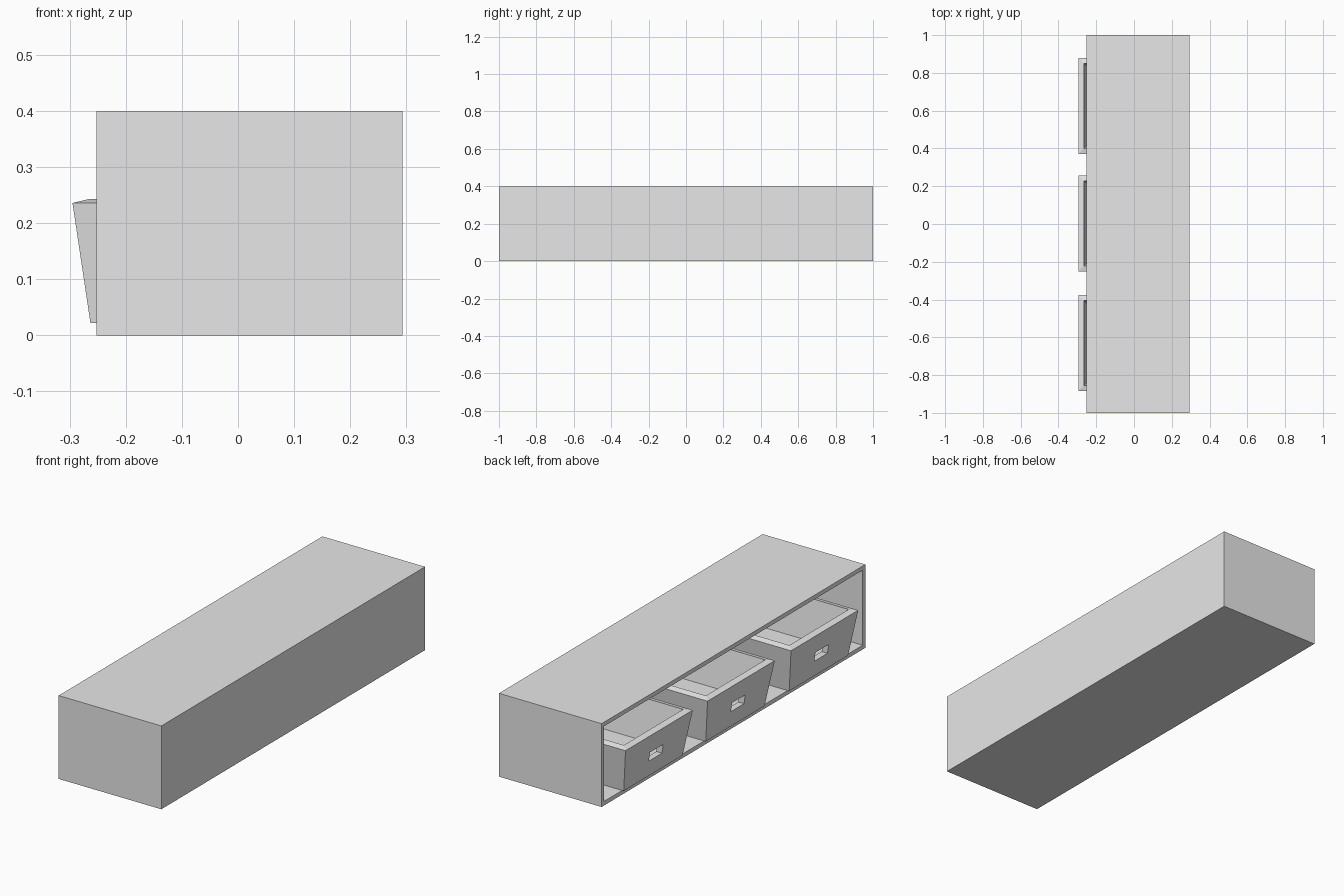
import bpy
import bmesh

cube = bpy.data.objects.get("Cube")
if cube:
    bpy.data.objects.remove(cube, do_unlink=True)

grey = bpy.data.materials.new("plain grey")
grey.use_nodes = True
grey.diffuse_color = (0.8, 0.8, 0.8, 1)
grey.node_tree.nodes["Principled BSDF"].inputs["Base Color"].default_value = (0.8, 0.8, 0.8, 1)


def finish(name, bm):
    bmesh.ops.recalc_face_normals(bm, faces=bm.faces)
    mesh = bpy.data.meshes.new(name)
    bm.to_mesh(mesh)
    bm.free()
    mesh.materials.append(grey)
    obj = bpy.data.objects.new(name, mesh)
    bpy.context.collection.objects.link(obj)
    return obj


def box(name, x0, x1, y0, y1, z0, z1):
    bm = bmesh.new()
    bmesh.ops.create_cube(bm, size=1)
    for v in bm.verts:
        v.co.x = x1 if v.co.x > 0 else x0
        v.co.y = y1 if v.co.y > 0 else y0
        v.co.z = z1 if v.co.z > 0 else z0
    return finish(name, bm)


def cut(obj, cutter):
    mod = obj.modifiers.new("opening", 'BOOLEAN')
    mod.operation = 'DIFFERENCE'
    mod.solver = 'EXACT'
    mod.object = cutter
    bpy.context.view_layer.objects.active = obj
    bpy.ops.object.modifier_apply(modifier=mod.name)
    bpy.data.objects.remove(cutter, do_unlink=True)


# Cabinet shell, open along the -x side
WALL = 0.02
BACK = 0.293
cabinet = box("cabinet", -0.252, BACK, -1, 1, 0, 0.4)
cut(cabinet, box("cabinet_cutter", -0.4, BACK - WALL, -1 + WALL, 1 - WALL, WALL, 0.4 - WALL))

# Tapered bin: rings run up the outside, over the sloped rim and down inside
BIN_FRONT, BIN_BACK, HALF_WIDTH = -0.295, 0.235, 0.255
RINGS = [(0.032, 0.022), (0, 0.236), (0.03, 0.243), (0.058, 0.052)]  # inset, height


def make_bin(name, y):
    bm = bmesh.new()
    loops = []
    for inset, z in RINGS:
        x0, x1, h = BIN_FRONT + inset, BIN_BACK - inset, HALF_WIDTH - inset
        corners = [(x0, y - h), (x1, y - h), (x1, y + h), (x0, y + h)]
        loops.append([bm.verts.new((cx, cy, z)) for cx, cy in corners])
    for a, b in zip(loops, loops[1:]):
        for i in range(4):
            j = (i + 1) % 4
            bm.faces.new((a[i], a[j], b[j], b[i]))
    bm.faces.new(loops[0])
    bm.faces.new(loops[-1])
    obj = finish(name, bm)
    # Hand hole through the front wall
    cut(obj, box("hole_cutter", -0.4, -0.2, y - 0.05, y + 0.05, 0.102, 0.146))


for name, y in (("bin_right", -0.63), ("bin_middle", 0.003), ("bin_left", 0.625)):
    make_bin(name, y)
